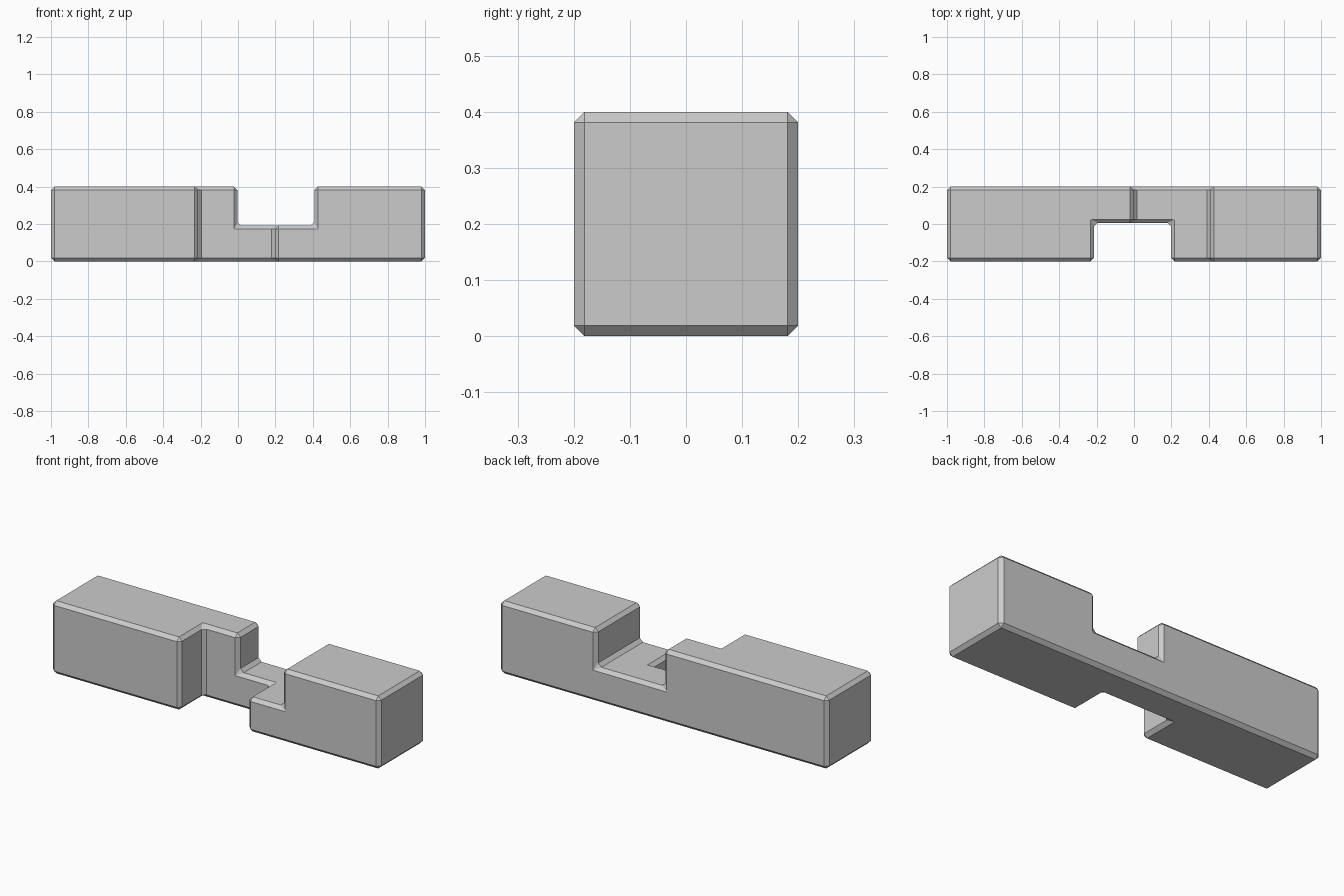
import bpy

old = bpy.data.objects.get("Cube")
if old:
    bpy.data.objects.remove(old, do_unlink=True)


def box(name, lo, hi):
    """Axis-aligned box between two corners."""
    bpy.ops.mesh.primitive_cube_add(size=1)
    ob = bpy.context.object
    ob.name = name
    ob.location = [(a + b) / 2 for a, b in zip(lo, hi)]
    ob.scale = [b - a for a, b in zip(lo, hi)]
    bpy.ops.object.transform_apply(location=True, rotation=False, scale=True)
    return ob


# Square bar
bar = box("notched_bar", (-1, -0.2, 0), (1, 0.2, 0.4))

# Half-depth notches: one open to the front, one open to the top
cutters = [
    box("front_notch_cutter", (-0.214, -0.5, -0.5), (0.198, 0.006, 1)),
    box("top_notch_cutter", (-0.002, -0.6, 0.191), (0.408, 0.6, 1.1)),
]
for cutter in cutters:
    cutter.hide_render = True
    cut = bar.modifiers.new(cutter.name, "BOOLEAN")
    cut.operation = "DIFFERENCE"
    cut.solver = "EXACT"
    cut.object = cutter

# Flat chamfer on every edge, inner corners included
chamfer = bar.modifiers.new("chamfer", "BEVEL")
chamfer.width = 0.019
chamfer.segments = 1
chamfer.limit_method = "ANGLE"
chamfer.use_clamp_overlap = False

bpy.ops.object.select_all(action="DESELECT")
bar.select_set(True)
bpy.context.view_layer.objects.active = bar
for name in [m.name for m in bar.modifiers]:
    bpy.ops.object.modifier_apply(modifier=name)
for cutter in cutters:
    bpy.data.objects.remove(cutter, do_unlink=True)

# Plain grey, flat shaded
grey = bpy.data.materials.new("plain_grey")
grey.use_nodes = True
colour = (0.6, 0.6, 0.6, 1)
grey.diffuse_color = colour
grey.node_tree.nodes["Principled BSDF"].inputs["Base Color"].default_value = colour
bar.data.materials.clear()
bar.data.materials.append(grey)
bpy.ops.object.shade_flat()
